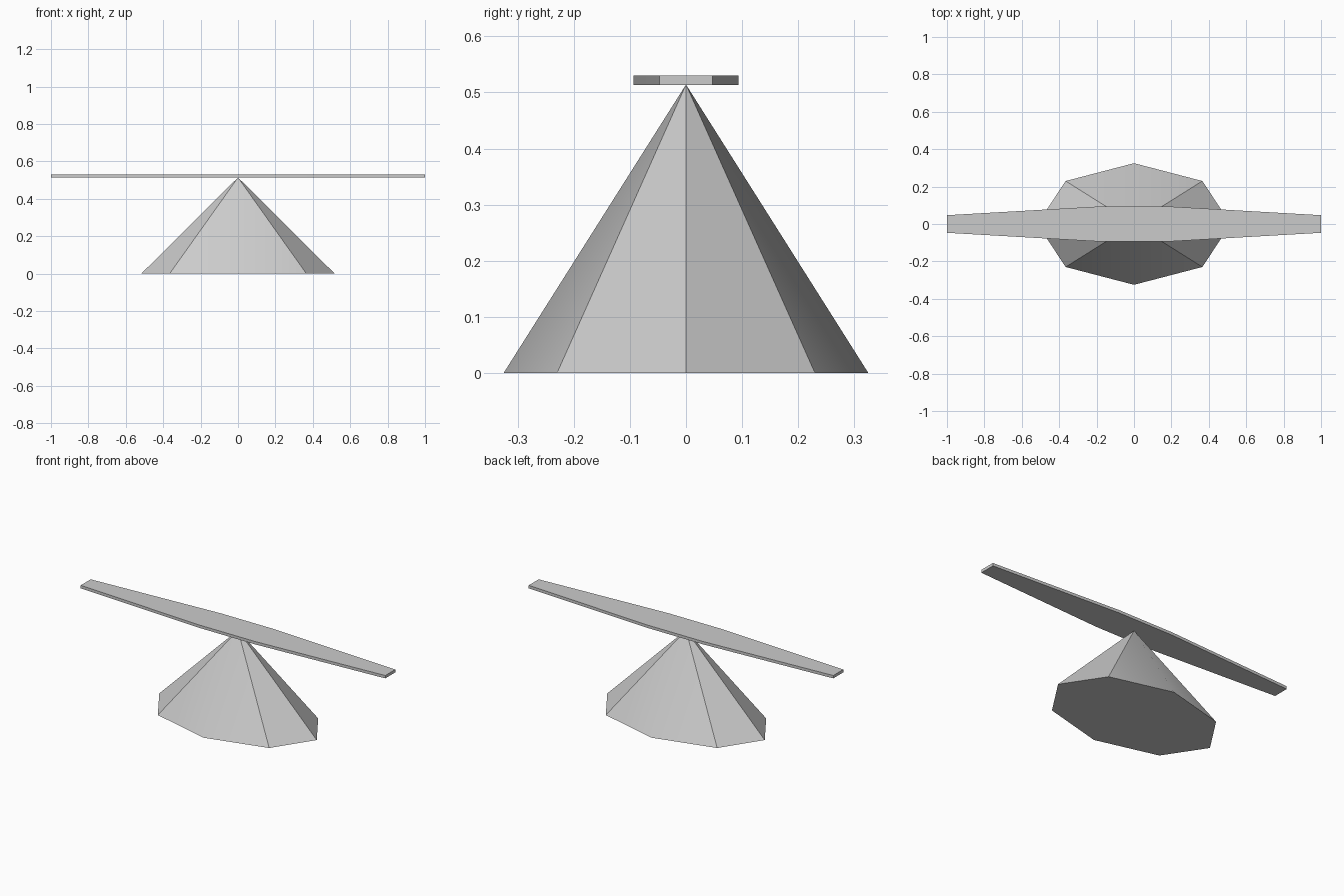
import bpy, bmesh
from math import radians

cube = bpy.data.objects.get("Cube")
if cube:
    bpy.data.objects.remove(cube, do_unlink=True)

grey = bpy.data.materials.new("light_grey")
grey.use_nodes = True
colour = (0.6, 0.6, 0.6, 1)
grey.diffuse_color = colour
grey.node_tree.nodes["Principled BSDF"].inputs["Base Color"].default_value = colour

BASE_HEIGHT = 0.514
BOARD_THICKNESS = 0.017


def finish(obj):
    """Apply the colour and smooth only the shallow edges."""
    obj.data.materials.append(grey)
    bpy.ops.object.select_all(action='DESELECT')
    obj.select_set(True)
    bpy.context.view_layer.objects.active = obj
    bpy.ops.object.shade_smooth_by_angle(angle=radians(30))


# Pivot base: an eight-sided cone, stretched along the board
bpy.ops.mesh.primitive_cone_add(vertices=8, radius1=1, radius2=0,
                                depth=BASE_HEIGHT, location=(0, 0, BASE_HEIGHT / 2))
base = bpy.context.object
base.name = "pivot_base"
base.scale = (0.517, 0.325, 1)
bpy.ops.object.transform_apply(location=True, rotation=False, scale=True)
finish(base)

# Board: a plank outline tapering to both ends, extruded upward
half = [(1, 0.047), (0.18, 0.094)]
back = half + [(-x, y) for x, y in reversed(half)]
outline = back + [(x, -y) for x, y in reversed(back)]
bm = bmesh.new()
face = bm.faces.new([bm.verts.new((x, y, BASE_HEIGHT - 0.001)) for x, y in outline])
top = bmesh.ops.extrude_face_region(bm, geom=[face])["geom"]
bmesh.ops.translate(bm, vec=(0, 0, BOARD_THICKNESS),
                    verts=[v for v in top if isinstance(v, bmesh.types.BMVert)])
bmesh.ops.recalc_face_normals(bm, faces=bm.faces)
mesh = bpy.data.meshes.new("board")
bm.to_mesh(mesh)
bm.free()
board = bpy.data.objects.new("board", mesh)
bpy.context.collection.objects.link(board)
finish(board)
